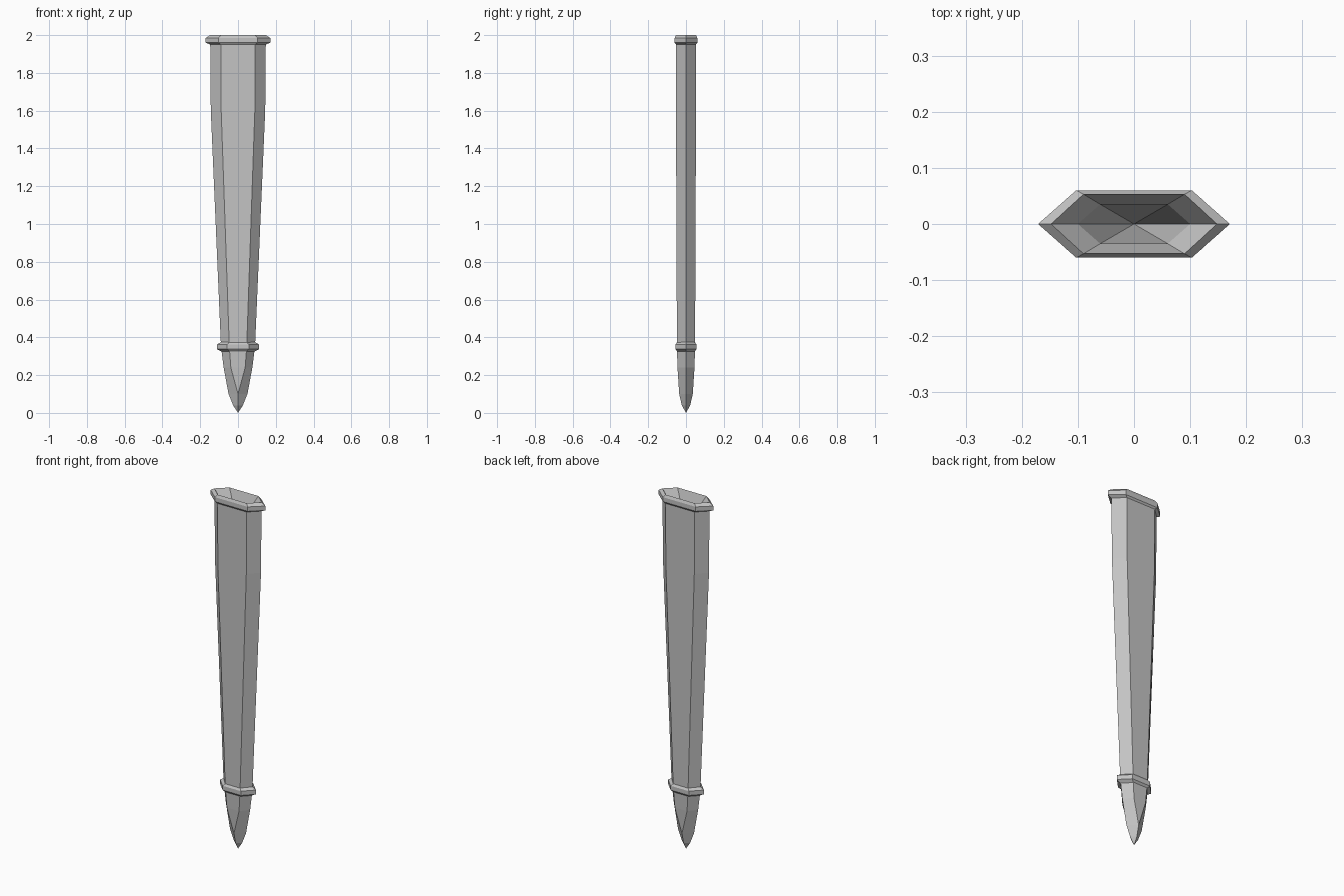
import bpy
import bmesh

cube = bpy.data.objects.get("Cube")
if cube:
    bpy.data.objects.remove(cube, do_unlink=True)

steel = bpy.data.materials.new("grey_metal")
steel.use_nodes = True
colour = (0.55, 0.55, 0.55, 1)
steel.diffuse_color = colour
steel.node_tree.nodes["Principled BSDF"].inputs["Base Color"].default_value = colour


def loft(name, sections, closed=False):
    """Skin six-sided rings given as (z, half width, half flat, half depth)."""
    bm = bmesh.new()
    rings = []
    for z, w, f, d in sections:
        pts = [(w, 0), (f, d), (-f, d), (-w, 0), (-f, -d), (f, -d)]
        rings.append([bm.verts.new((x, y, z)) for x, y in pts])
    pairs = list(zip(rings, rings[1:]))
    if closed:
        pairs.append((rings[-1], rings[0]))
    for a, b in pairs:
        for i in range(6):
            j = (i + 1) % 6
            bm.faces.new((a[i], a[j], b[j], b[i]))
    bmesh.ops.remove_doubles(bm, verts=bm.verts, dist=0.0005)
    bmesh.ops.recalc_face_normals(bm, faces=bm.faces)
    mesh = bpy.data.meshes.new(name)
    bm.to_mesh(mesh)
    bm.free()
    mesh.materials.append(steel)
    obj = bpy.data.objects.new(name, mesh)
    bpy.context.collection.objects.link(obj)
    return obj


# Tapering sheath: pointed foot, long body, mouth rim and hollow throat
loft("sheath_body", [
    (0.0, 0, 0, 0),
    (0.04, 0.026, 0, 0.022),
    (0.10, 0.050, 0, 0.036),
    (0.24, 0.076, 0.038, 0.045),
    (0.35, 0.090, 0.046, 0.048),
    (1.60, 0.144, 0.089, 0.053),
    (1.95, 0.147, 0.091, 0.053),
    (1.96, 0.171, 0.103, 0.060),
    (1.985, 0.171, 0.103, 0.060),
    (2.0, 0.148, 0.090, 0.053),
    (1.94, 0.100, 0.060, 0.035),
    (1.60, 0, 0, 0),
])

# Raised collar above the pointed foot
loft("lower_collar", [
    (0.325, 0.088, 0.045, 0.046),
    (0.338, 0.112, 0.057, 0.056),
    (0.362, 0.112, 0.057, 0.056),
    (0.375, 0.090, 0.046, 0.047),
], closed=True)
